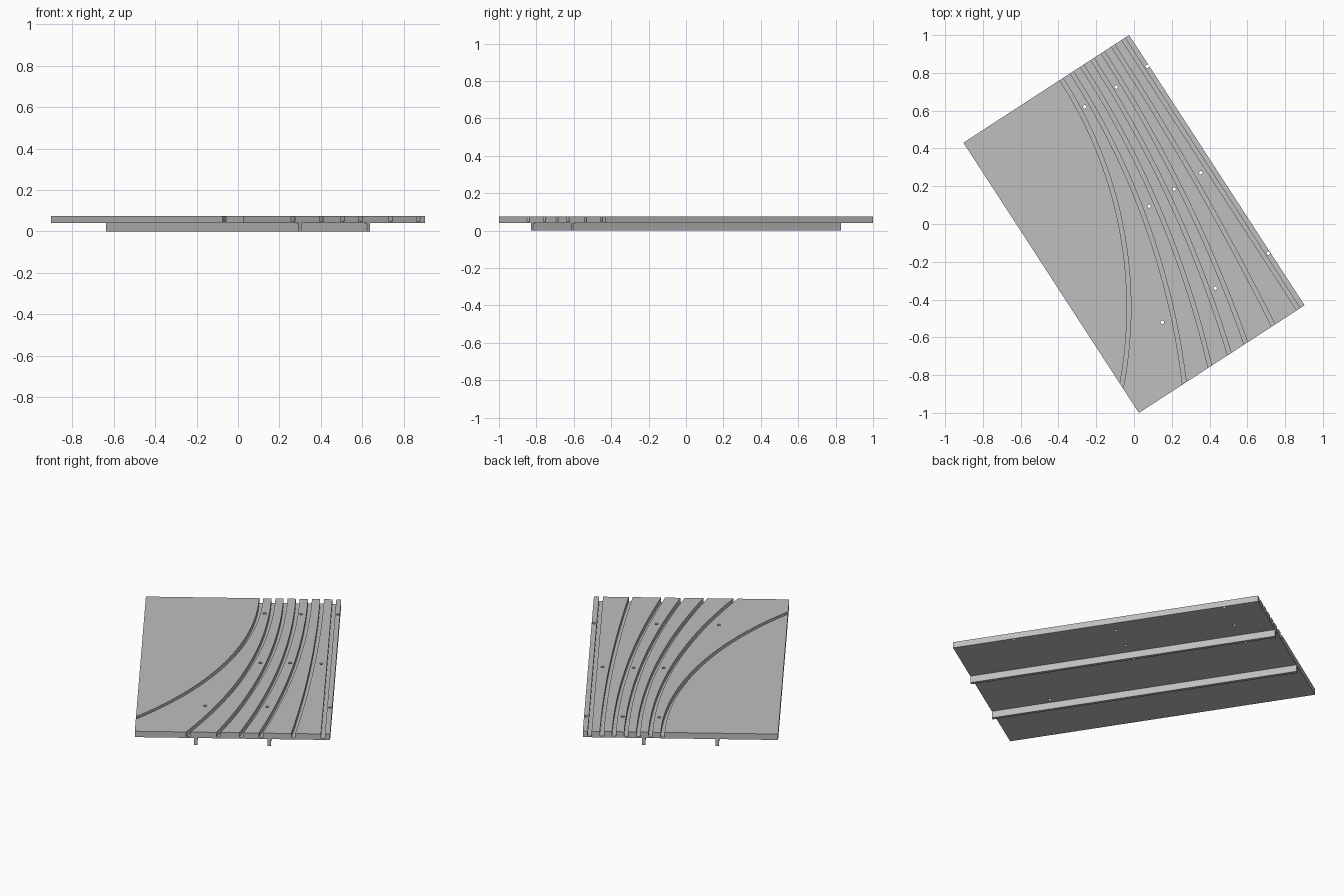
import bpy, bmesh, math
from mathutils import Matrix, Vector

if "Cube" in bpy.data.objects:
    bpy.data.objects.remove(bpy.data.objects["Cube"])

ANGLE = math.radians(33.0)          # board is turned on the ground plane
TURN = Matrix.Rotation(ANGLE, 4, 'Z')
HU, HV = 0.523, 0.853               # half width and half length of the board
Z0, Z1, FLOOR = 0.04, 0.075, 0.048  # board underside, top, groove floor

grey = bpy.data.materials.new("mid grey")
grey.diffuse_color = (0.52, 0.52, 0.52, 1)
grey.use_nodes = True
grey.node_tree.nodes["Principled BSDF"].inputs["Base Color"].default_value = grey.diffuse_color


def make(name, bm):
    bmesh.ops.recalc_face_normals(bm, faces=bm.faces)
    me = bpy.data.meshes.new(name)
    bm.to_mesh(me)
    bm.free()
    me.materials.append(grey)
    ob = bpy.data.objects.new(name, me)
    bpy.context.collection.objects.link(ob)
    ob.matrix_world = TURN
    return ob


def prism(bm, outline, z0, z1):
    """Extrude a flat outline between two heights."""
    face = bm.faces.new([bm.verts.new((x, y, z0)) for x, y in outline])
    up = bmesh.ops.extrude_face_region(bm, geom=[face])["geom"]
    for v in up:
        if isinstance(v, bmesh.types.BMVert):
            v.co.z = z1


def rect(cx, hx, hy):
    return [(cx - hx, -hy), (cx + hx, -hy), (cx + hx, hy), (cx - hx, hy)]


# board
bm = bmesh.new()
prism(bm, rect(0, HU, HV), Z0, Z1)
board = make("board", bm)

# groove cutters: arcs that all leave the far edge squarely
bm = bmesh.new()
STEPS, HALF = 40, 0.0105
for i, radius in enumerate((2.22, 3.87, 5.0, 6.12, 7.25, 15.3, 800)):
    top_u = 0.095 + 0.0652 * i
    rails = []
    for off in (-HALF, HALF):
        side = []
        for s in range(STEPS + 1):
            t = (0.05 - 1.9 * s / STEPS) / radius
            side.append((top_u - radius + (radius + off) * math.cos(t),
                         HV + (radius + off) * math.sin(t)))
        rails.append(side)
    prism(bm, rails[0] + rails[1][::-1], FLOOR, Z1 + 0.03)
grooves = make("groove_cutter", bm)

# small through holes
bm = bmesh.new()
back = TURN.inverted()
for x, y in ((-.26, .62), (-.095, .725), (.07, .835), (.08, .095), (.212, .185),
             (.354, .272), (.15, -.52), (.43, -.34), (.71, -.155)):
    p = back @ Vector((x, y, 0))
    prism(bm, [(p.x + 0.0095 * math.cos(k * math.tau / 16),
                p.y + 0.0095 * math.sin(k * math.tau / 16)) for k in range(16)],
          Z0 - 0.03, Z1 + 0.03)
holes = make("hole_cutter", bm)

# cut the board, then drop the cutters
for cutter in (grooves, holes):
    cutter.hide_render = True
    mod = board.modifiers.new("cut", 'BOOLEAN')
    mod.operation, mod.solver, mod.object = 'DIFFERENCE', 'EXACT', cutter
bpy.context.view_layer.update()
cut = bpy.data.meshes.new_from_object(
    board.evaluated_get(bpy.context.evaluated_depsgraph_get()))
board.modifiers.clear()
board.data = cut
for cutter in (grooves, holes):
    bpy.data.objects.remove(cutter)

# two runners under the board
for name, u in (("left_runner", -0.197), ("right_runner", 0.197)):
    bm = bmesh.new()
    prism(bm, rect(u, 0.009, HV), 0, Z0)
    make(name, bm)
